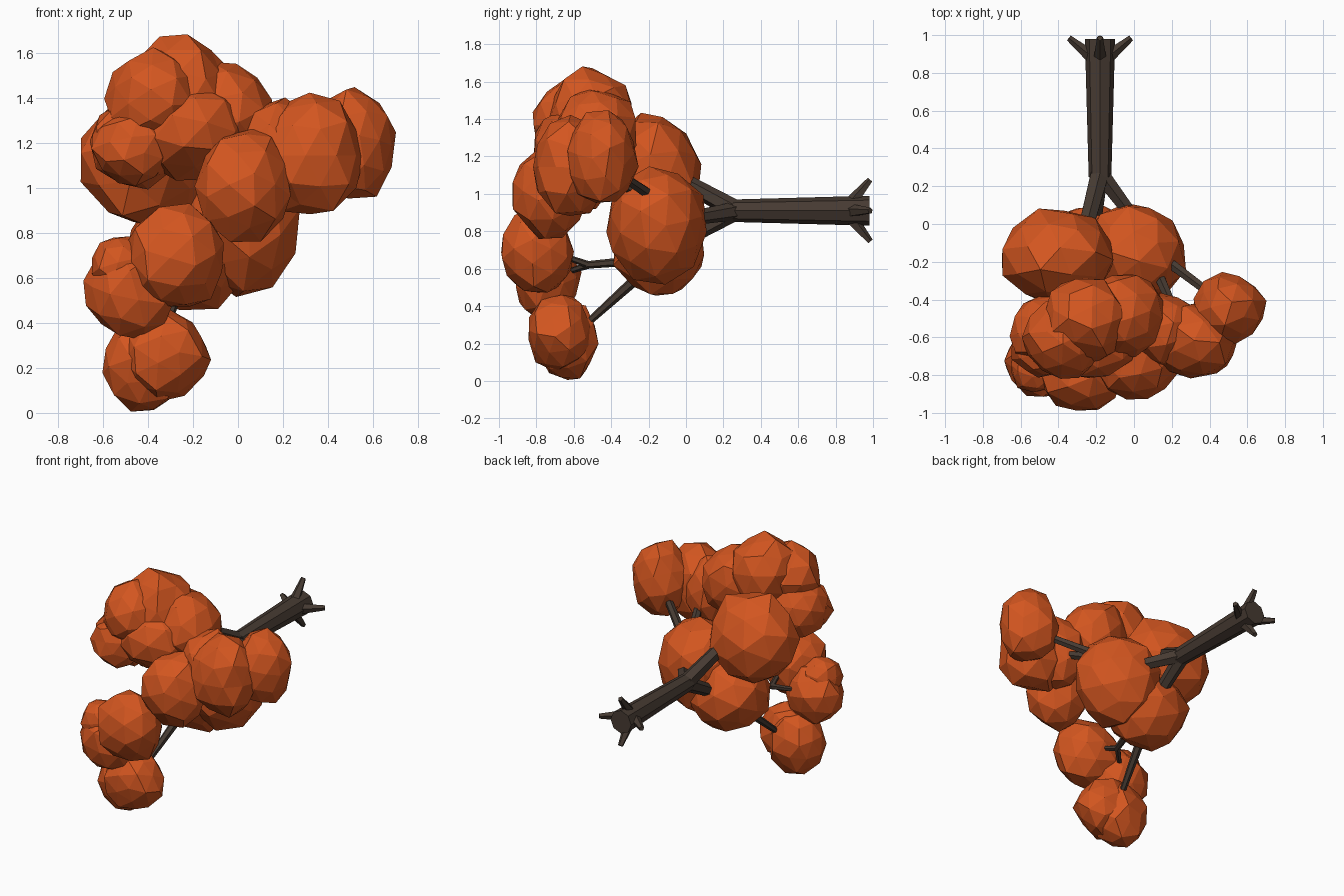
import bpy, bmesh, math, random
from mathutils import Vector, Matrix

if "Cube" in bpy.data.objects:
    bpy.data.objects.remove(bpy.data.objects["Cube"])

random.seed(4)


def material(name, rgb):
    m = bpy.data.materials.new(name)
    m.diffuse_color = (*rgb, 1)
    m.use_nodes = True
    m.node_tree.nodes["Principled BSDF"].inputs["Base Color"].default_value = m.diffuse_color
    return m


LEAF = material("burnt_orange", (0.65, 0.092, 0.014))
BARK = material("dark_bark", (0.062, 0.043, 0.032))


def add_object(name, bm, mat):
    bmesh.ops.recalc_face_normals(bm, faces=bm.faces)
    me = bpy.data.meshes.new(name)
    bm.to_mesh(me)
    bm.free()
    me.materials.append(mat)
    ob = bpy.data.objects.new(name, me)
    bpy.context.collection.objects.link(ob)
    return ob


def leaf_clump(name, centre, radii):
    """Faceted ball with jittered corners."""
    bm = bmesh.new()
    bmesh.ops.create_icosphere(bm, subdivisions=2, radius=1)
    turn = Matrix.Rotation(random.uniform(0, 6.28), 3, Vector((random.random(), random.random(), 1)))
    for v in bm.verts:
        p = (turn @ v.co) * random.uniform(0.94, 1.09)
        v.co = Vector(centre) + Vector([a * b for a, b in zip(p, radii)])
    add_object(name, bm, LEAF)


def limb(name, points, radii, sides=6):
    """Tapered tube through a few points, capped at both ends."""
    pts = [Vector(p) for p in points]
    bm = bmesh.new()
    rings = []
    for i, p in enumerate(pts):
        d = pts[min(i + 1, len(pts) - 1)] - pts[max(i - 1, 0)]
        q = d.to_track_quat('Z', 'X')
        rings.append([bm.verts.new(p + q @ Vector((math.cos(a) * radii[i], math.sin(a) * radii[i], 0)))
                      for a in (2 * math.pi * k / sides for k in range(sides))])
    for lo, hi in zip(rings, rings[1:]):
        for k in range(sides):
            bm.faces.new((lo[k], lo[(k + 1) % sides], hi[(k + 1) % sides], hi[k]))
    bm.faces.new(rings[0])
    bm.faces.new(rings[-1])
    add_object(name, bm, BARK)


# Foliage: inner clumps around the fork, then crown, side and hanging clusters
clumps = {
    "inner_right": ((0.01, -0.155, 0.84), (0.265, 0.265, 0.31)),
    "inner_low": ((-0.22, -0.145, 0.70), (0.28, 0.24, 0.26)),
    "inner_left": ((-0.40, -0.18, 1.12), (0.30, 0.26, 0.31)),
    "crown_top": ((-0.26, -0.51, 1.43), (0.23, 0.22, 0.24)),
    "crown_front": ((-0.38, -0.61, 1.39), (0.20, 0.21, 0.22)),
    "crown_right": ((-0.06, -0.48, 1.33), (0.22, 0.22, 0.24)),
    "crown_left": ((-0.46, -0.57, 1.20), (0.20, 0.19, 0.20)),
    "crown_left_front": ((-0.48, -0.65, 1.18), (0.17, 0.16, 0.17)),
    "crown_core": ((-0.22, -0.57, 1.26), (0.24, 0.24, 0.22)),
    "side_front": ((0.02, -0.73, 1.01), (0.21, 0.20, 0.25)),
    "side_core": ((0.18, -0.56, 1.15), (0.19, 0.19, 0.24)),
    "side_middle": ((0.32, -0.62, 1.14), (0.235, 0.205, 0.265)),
    "side_outer": ((0.505, -0.45, 1.19), (0.195, 0.19, 0.25)),
    "hanging_front": ((-0.28, -0.80, 0.69), (0.22, 0.20, 0.23)),
    "hanging_left": ((-0.48, -0.74, 0.54), (0.20, 0.175, 0.21)),
    "hanging_back": ((-0.52, -0.76, 0.65), (0.14, 0.13, 0.14)),
    "hanging_tip": ((-0.33, -0.68, 0.26), (0.20, 0.175, 0.20)),
    "hanging_tip_low": ((-0.41, -0.635, 0.22), (0.19, 0.165, 0.21)),
}
for part, (centre, radii) in clumps.items():
    leaf_clump("leaves_" + part, centre, radii)

# Trunk lying along y, with four roots splayed at its far end
TX, TZ = -0.18, 0.91
limb("trunk", [(TX, 0.98, TZ), (TX, 0.25, TZ)], [0.08, 0.06], 8)
for i in range(4):
    a = i * math.pi / 2
    c, s = math.cos(a), math.sin(a)
    limb(f"root_{i}", [(TX + c * 0.05, 0.89, TZ + s * 0.05), (TX + c * 0.165, 0.985, TZ + s * 0.165)],
         [0.035, 0.017], 5)

# Main branches from the fork into the inner clumps
fork = (TX, 0.27, TZ)
limb("branch_right", [fork, (0.0, 0.03, 0.87)], [0.05, 0.038])
limb("branch_left", [fork, (-0.25, 0.0, 1.06)], [0.055, 0.045])
limb("branch_low", [fork, (-0.21, 0.0, 0.76)], [0.05, 0.04])

# Thin branches reaching the outer clusters
limb("twig_outer", [(0.08, -0.12, 0.92), (0.18, -0.2, 1.0), (0.42, -0.38, 1.12)], [0.035, 0.03, 0.025])
limb("twig_middle", [(0.06, -0.15, 0.94), (0.13, -0.27, 1.02), (0.24, -0.52, 1.12)], [0.035, 0.03, 0.025])
limb("twig_crown", [(-0.3, -0.25, 1.15), (-0.25, -0.48, 1.3)], [0.035, 0.025])
limb("twig_tip", [(-0.27, -0.25, 0.56), (-0.35, -0.56, 0.28)], [0.03, 0.018])
limb("twig_hanging", [(-0.23, -0.3, 0.64), (-0.30, -0.53, 0.62)], [0.025, 0.02])
for i, end in enumerate([(-0.27, -0.66, 0.67), (-0.42, -0.64, 0.58)]):
    limb(f"twig_hanging_fork_{i}", [(-0.30, -0.52, 0.62), end], [0.02, 0.014])
